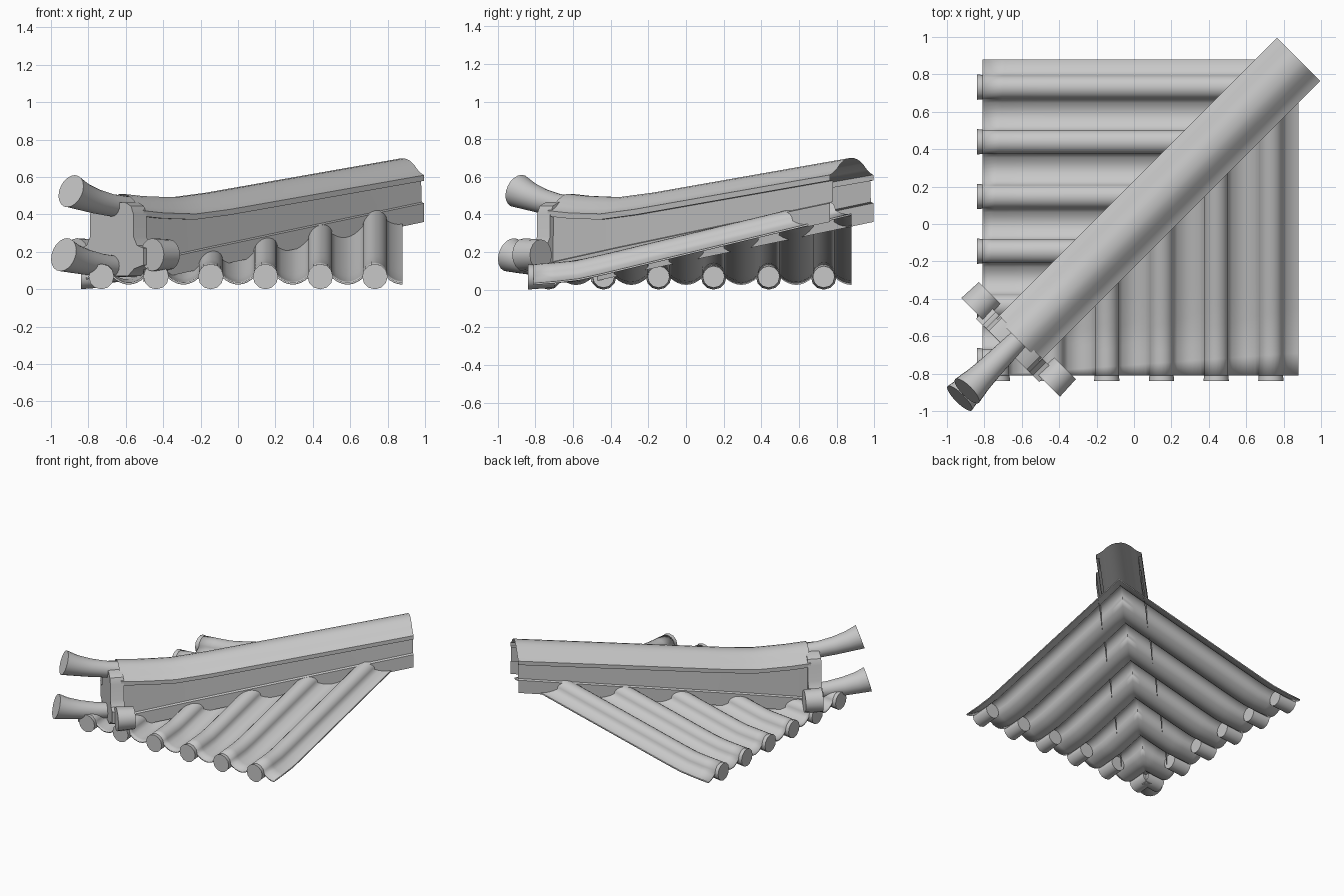
import bpy, bmesh, math
from mathutils import Vector

cube = bpy.data.objects.get("Cube")
if cube:
    bpy.data.objects.remove(cube, do_unlink=True)

clay = bpy.data.materials.new("grey_clay")
clay.use_nodes = True
clay.diffuse_color = (0.57, 0.57, 0.57, 1)
clay.node_tree.nodes["Principled BSDF"].inputs["Base Color"].default_value = (0.57, 0.57, 0.57, 1)

EAVE, TOP, PITCH, R = -0.81, 0.88, 0.2925, 0.06
ROWS = [0.732 - PITCH * i for i in range(6)]


def finish(name, bm, angle=35):
    bmesh.ops.recalc_face_normals(bm, faces=bm.faces)
    mesh = bpy.data.meshes.new(name)
    bm.to_mesh(mesh)
    bm.free()
    mesh.materials.append(clay)
    ob = bpy.data.objects.new(name, mesh)
    bpy.context.collection.objects.link(ob)
    bpy.ops.object.select_all(action="DESELECT")
    ob.select_set(True)
    bpy.context.view_layer.objects.active = ob
    bpy.ops.object.shade_smooth_by_angle(angle=math.radians(angle))
    return ob


def hip(t, s, z):
    """Point at t along the diagonal and s across it."""
    k = s / math.sqrt(2)
    return Vector((t + k, t - k, z))


def loft(bm, rings, closed=True, caps=True):
    vs = [[bm.verts.new(p) for p in ring] for ring in rings]
    n = len(vs[0])
    for a, b in zip(vs, vs[1:]):
        for i in range(n if closed else n - 1):
            j = (i + 1) % n
            bm.faces.new((a[i], a[j], b[j], b[i]))
    if caps:
        bm.faces.new(vs[0])
        bm.faces.new(vs[-1])


def interp(x, pts):
    for (x0, y0), (x1, y1) in zip(pts, pts[1:]):
        if x <= x1:
            return y0 + (y1 - y0) * (x - x0) / (x1 - x0)
    return pts[-1][1]


def slope(d):
    return interp(d, [(EAVE, 0.07), (-0.6, 0.087), (-0.45, 0.12), (TOP, 0.44)])


def wave(u):
    """Height of the round cover tile or the sagging pan beside it."""
    u = min(abs(u - r) for r in ROWS)
    if u < R:
        return math.sqrt(R * R - u * u)
    k = (PITCH / 2 - u) / (PITCH / 2 - R)
    return -0.04 * (1 - min(1, k * k))


# Tiled roof: two slopes that meet on the diagonal
columns = {EAVE, TOP}
for r in ROWS:
    offsets = [R * math.cos(math.pi * i / 10) for i in range(11)]
    offsets += [sgn * (R + (PITCH / 2 - R) * i / 4) for sgn in (-1, 1) for i in range(1, 5)]
    columns |= {round(r + o, 4) for o in offsets if EAVE < r + o < TOP}
columns = sorted(columns)
bm = bmesh.new()
for swap in (False, True):
    rings = []
    for u in columns:
        ring = []
        for i in range(15):
            d = EAVE + (u - EAVE) * i / 14
            z = slope(d) + wave(u)
            ring.append((d, u, z) if swap else (u, d, z))
        rings.append(ring)
    loft(bm, rings, closed=False, caps=False)
bmesh.ops.remove_doubles(bm, verts=bm.verts, dist=0.0005)
roof = finish("roof_tiles", bm, 50)
mod = roof.modifiers.new("thickness", "SOLIDIFY")
mod.thickness = 0.01
mod.offset = 0

# Round end tiles along both eaves
bm = bmesh.new()
for swap in (False, True):
    for r in ROWS:
        rings = []
        for d, rad in ((-0.84, 0.068), (-0.8, 0.064), (-0.7, 0.058)):
            ring = []
            for i in range(12):
                a = math.tau * i / 12
                u, z = r + rad * math.cos(a), 0.068 + rad * math.sin(a)
                ring.append((d, u, z) if swap else (u, d, z))
            rings.append(ring)
        loft(bm, rings)
finish("eave_end_tiles", bm)

# Hip ridge: an open shell with a base, recessed wall, lip and rounded cap
half = [(0.163, 0, -0.1), (0.163, 0, 0), (0.145, 0, 0.006), (0.14, 1, -0.03),
        (0.163, 1, -0.03), (0.163, 1, 0), (0.14, 1, 0.01), (0.115, 1, 0.028),
        (0.085, 1, 0.058), (0.05, 1, 0.08), (0.02, 1, 0.089)]
section = half + [(-s, k, h) for s, k, h in reversed(half)]
bm = bmesh.new()
rings = []
for t in (-0.62, -0.52, -0.42, -0.34, -0.26, -0.16, 0.2, 0.55, TOP):
    base = interp(t, [(-0.62, 0.14), (-0.26, 0.22), (TOP, 0.46)])
    lip = interp(t, [(-0.62, 0.42), (-0.5, 0.407), (-0.34, 0.403), (-0.16, 0.427), (TOP, 0.61)])
    rings.append([hip(t, s, (lip if k else base) + h) for s, k, h in section])
loft(bm, rings, closed=False, caps=False)
finish("hip_ridge", bm)


# Flared horns at the low end of the ridge
def horn(name, path):
    bm = bmesh.new()
    rings = []
    for i, (t, z, rad) in enumerate(path):
        a, b = path[max(i - 1, 0)], path[min(i + 1, len(path) - 1)]
        tangent = (hip(b[0], 0, b[1]) - hip(a[0], 0, a[1])).normalized()
        side = Vector((1, -1, 0)).normalized()
        up = side.cross(tangent)
        rings.append([hip(t, 0, z) + rad * (math.cos(q) * side + math.sin(q) * up)
                      for q in (math.tau * k / 20 for k in range(20))])
    loft(bm, rings)
    finish(name, bm, 45)


horn("upper_horn", [(-0.5, 0.435, 0.058), (-0.6, 0.44, 0.058), (-0.68, 0.45, 0.06),
                    (-0.76, 0.47, 0.066), (-0.83, 0.495, 0.075), (-0.893, 0.525, 0.09)])
horn("lower_horn", [(-0.55, 0.12, 0.055), (-0.65, 0.122, 0.056), (-0.73, 0.13, 0.06),
                    (-0.81, 0.145, 0.068), (-0.88, 0.164, 0.078), (-0.932, 0.185, 0.092)])

# Plate that closes the front of the ridge, with feet reaching the scrolls
edge = [(0.1, 0.465), (0.145, 0.445), (0.165, 0.4), (0.165, 0.28), (0.19, 0.235),
        (0.24, 0.22), (0.24, 0.13), (0.17, 0.11), (0.12, 0.07)]
outline = edge + [(-s, z) for s, z in reversed(edge)]
bm = bmesh.new()
loft(bm, [[hip(t, s, z) for s, z in outline] for t in (-0.675, -0.605)])
finish("ridge_end_plate", bm)

# Round scrolls on either side of the plate
bm = bmesh.new()
for side in (-1, 1):
    loft(bm, [[hip(t, side * 0.285 + rad * math.cos(q), 0.185 + rad * math.sin(q))
               for q in (math.tau * k / 16 for k in range(16))]
              for t, rad in ((-0.66, 0.088), (-0.57, 0.082))])
finish("side_scrolls", bm)
